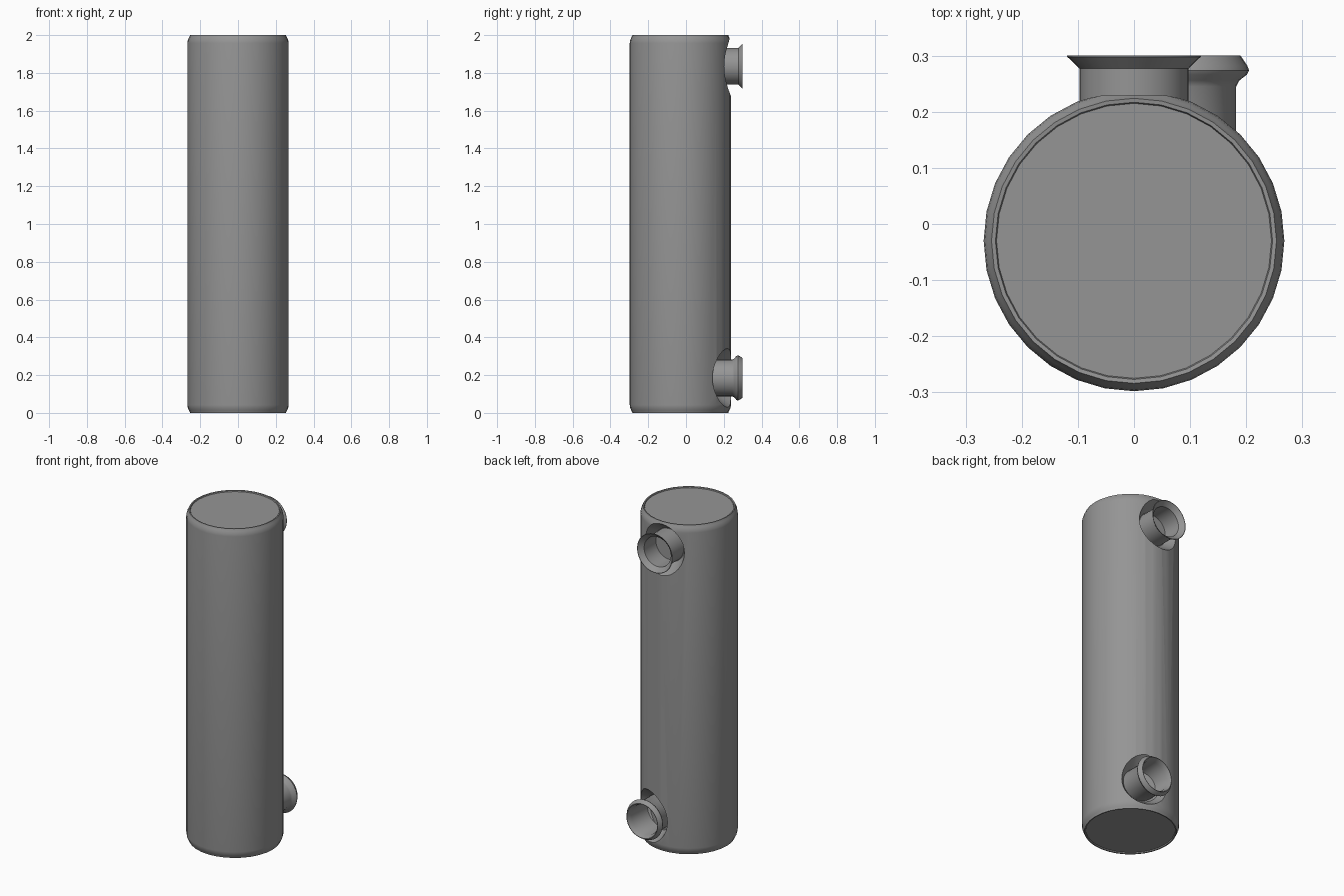
import bpy
import bmesh
import math
from mathutils import Matrix, Vector

cube = bpy.data.objects.get("Cube")
if cube:
    bpy.data.objects.remove(cube, do_unlink=True)

steel = bpy.data.materials.new("grey_steel")
steel.use_nodes = True
steel.diffuse_color = (0.3, 0.3, 0.3, 1)
steel.node_tree.nodes["Principled BSDF"].inputs["Base Color"].default_value = (0.3, 0.3, 0.3, 1)

BODY_Y = -0.03
TO_BACK = Matrix.Rotation(-math.pi / 2, 4, "X")


def lathe(name, profile, matrix, steps=32, closed=False):
    """Revolve a (radius, height) profile around z, then place it."""
    bm = bmesh.new()
    verts = [bm.verts.new((r, 0, h)) for r, h in profile]
    pairs = list(zip(verts, verts[1:]))
    if closed:
        pairs.append((verts[-1], verts[0]))
    edges = [bm.edges.new(p) for p in pairs]
    bmesh.ops.spin(bm, geom=verts + edges, cent=(0, 0, 0), axis=(0, 0, 1),
                   angle=2 * math.pi, steps=steps)
    bmesh.ops.remove_doubles(bm, verts=bm.verts[:], dist=0.0001)
    bmesh.ops.transform(bm, matrix=matrix, verts=bm.verts[:])
    bmesh.ops.recalc_face_normals(bm, faces=bm.faces[:])
    mesh = bpy.data.meshes.new(name)
    bm.to_mesh(mesh)
    bm.free()
    mesh.materials.append(steel)
    obj = bpy.data.objects.new(name, mesh)
    bpy.context.collection.objects.link(obj)
    return obj


def smooth(obj):
    bpy.ops.object.select_all(action="DESELECT")
    obj.select_set(True)
    bpy.context.view_layer.objects.active = obj
    bpy.ops.object.shade_smooth_by_angle(angle=math.radians(32))


# Tank body: rounded shoulders and a thin raised rim around each end plate
end = [(0, 0.007), (0.245, 0.007), (0.247, 0.001), (0.254, 0),
       (0.257, 0.008), (0.26, 0.014), (0.266, 0.027), (0.268, 0.042)]
profile = end + [(r, 2 - h) for r, h in reversed(end)]
body = lathe("tank_body", profile, Matrix.Translation((0, BODY_Y, 0)))

# Pipe ports: the upper one flares out, the lower one has a rolled lip
flared = [(0.097, 0.08), (0.097, 0.277), (0.119, 0.298), (0.119, 0.3),
          (0.116, 0.3), (0.09, 0.274), (0.09, 0.08)]
rolled = [(0.097, 0.08), (0.097, 0.245), (0.103, 0.256), (0.116, 0.266),
          (0.12, 0.274), (0.117, 0.282), (0.105, 0.3), (0.102, 0.3),
          (0.09, 0.272), (0.09, 0.08)]
ports = [("upper_port", flared, 0, 1.835, 0),
         ("lower_port", rolled, 0.085, 0.185, 21)]
recess = [(0, 0.19), (0.1, 0.19), (0.162, 0.275), (0.162, 0.35), (0, 0.35)]

for name, shape, x, z, tilt in ports:
    # Sloped recess in the tank wall, square to its surface
    turn = Matrix.Rotation(-math.radians(tilt), 4, "Z")
    place = Matrix.Translation((0, BODY_Y, z)) @ turn @ TO_BACK
    cutter = lathe(name + "_cutter", recess, place)
    cutter.hide_render = True
    cut = body.modifiers.new(name + "_recess", "BOOLEAN")
    cut.operation = "DIFFERENCE"
    cut.solver = "EXACT"
    cut.object = cutter
    bpy.ops.object.select_all(action="DESELECT")
    body.select_set(True)
    bpy.context.view_layer.objects.active = body
    bpy.ops.object.modifier_apply(modifier=cut.name)
    bpy.data.objects.remove(cutter, do_unlink=True)

    # Pipe itself
    pipe = lathe(name, shape, Matrix.Translation(Vector((x, 0, z))) @ TO_BACK, closed=True)
    smooth(pipe)

smooth(body)
